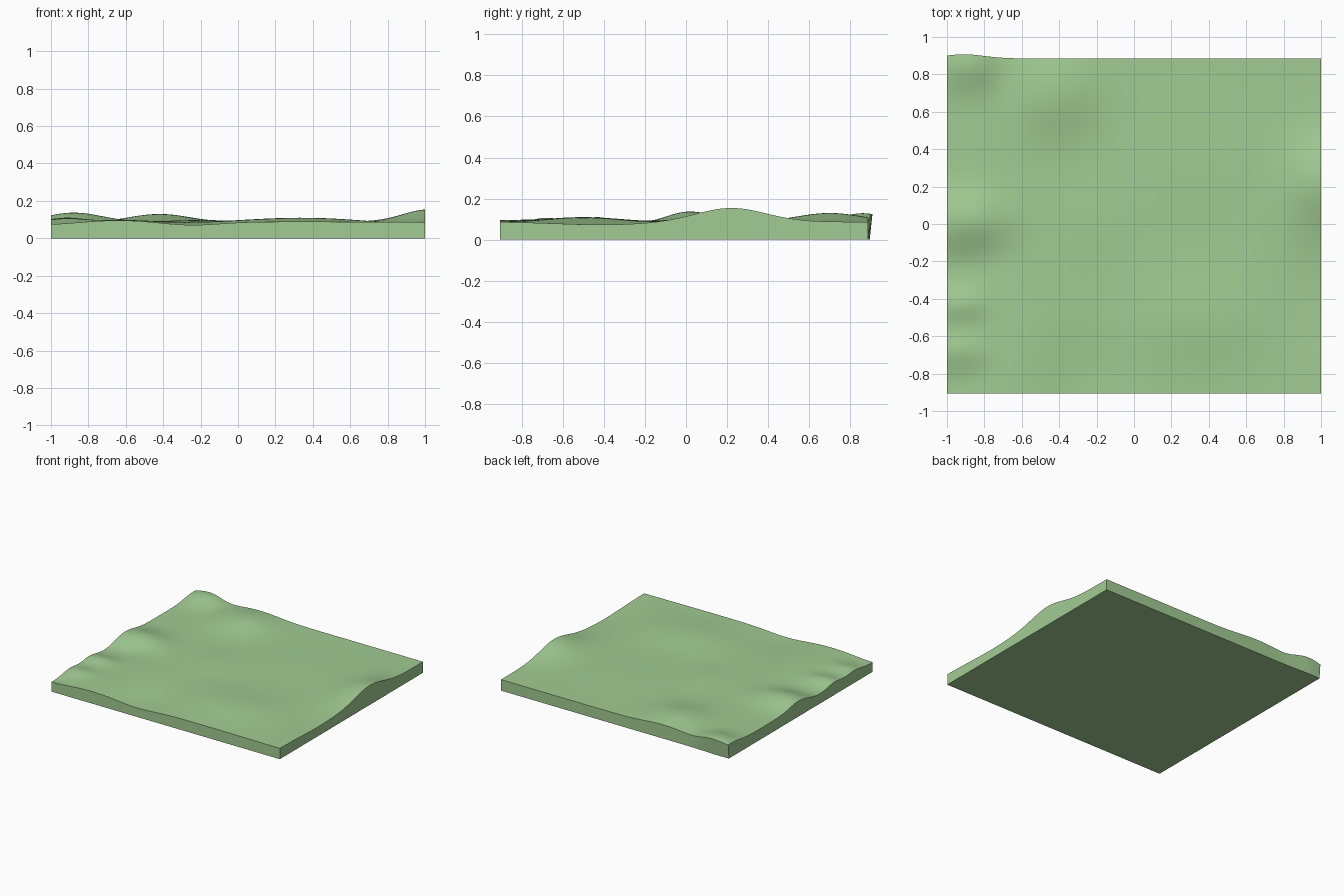
import bpy, bmesh
from math import exp, radians

if "Cube" in bpy.data.objects:
    bpy.data.objects.remove(bpy.data.objects["Cube"])

N = 80
BASE = 0.087
# hills and hollows: x, y, height, spread x, spread y
BUMPS = [
    (1.02, 0.22, 0.068, 0.14, 0.17),
    (-0.88, 0.02, 0.050, 0.15, 0.11),
    (-0.88, 0.86, 0.042, 0.12, 0.10),
    (-0.42, 0.70, 0.043, 0.16, 0.16),
    (-0.92, -0.43, 0.022, 0.09, 0.06),
    (-0.92, -0.68, 0.018, 0.09, 0.06),
    (0.34, -0.50, 0.023, 0.28, 0.18),
    (-0.62, -0.65, 0.012, 0.16, 0.35),
    (-0.20, 0.02, 0.010, 0.16, 0.16),
    (0.30, 0.32, 0.008, 0.25, 0.2),
    (-0.25, -0.85, -0.017, 0.15, 0.2),
    (1.0, -0.42, -0.015, 0.2, 0.22),
    (-1.0, -0.88, -0.012, 0.12, 0.08),
    (-0.95, -0.22, -0.012, 0.15, 0.08),
    (-0.70, 0.86, -0.008, 0.07, 0.12),
]


def height(x, y):
    return BASE + sum(h * exp(-0.5 * (((x - cx) / sx) ** 2 + ((y - cy) / sy) ** 2))
                      for cx, cy, h, sx, sy in BUMPS)


# rolling top surface, with a slight outward bulge at the back left corner
bm = bmesh.new()
bmesh.ops.create_grid(bm, x_segments=N, y_segments=N, size=1)
top = list(bm.faces)
for v in bm.verts:
    x, t = v.co.x, (v.co.y + 1) / 2
    bulge = 0.022 * exp(-0.5 * ((x + 0.91) / 0.11) ** 2)
    v.co.y = -0.905 + 1.79 * t + bulge * max(0, t - 0.7) / 0.3
    v.co.z = height(x, v.co.y)

# side walls and flat underside
rim = [e for e in bm.edges if e.is_boundary]
ext = bmesh.ops.extrude_edge_only(bm, edges=rim)["geom"]
for g in ext:
    if isinstance(g, bmesh.types.BMVert):
        g.co.z = 0
        if g.co.y > 0.885:
            g.co.y = 0.885 + (g.co.y - 0.885) * 0.4
bottom = [e for e in bm.edges if e.is_boundary]
bmesh.ops.contextual_create(bm, geom=bottom)
bmesh.ops.recalc_face_normals(bm, faces=bm.faces)

mesh = bpy.data.meshes.new("ground_slab")
bm.to_mesh(mesh)
bm.free()
slab = bpy.data.objects.new("ground_slab", mesh)
bpy.context.collection.objects.link(slab)

grass = bpy.data.materials.new("grass_green")
grass.diffuse_color = (0.36, 0.60, 0.29, 1)
grass.use_nodes = True
grass.node_tree.nodes["Principled BSDF"].inputs["Base Color"].default_value = grass.diffuse_color
mesh.materials.append(grass)

bpy.context.view_layer.objects.active = slab
slab.select_set(True)
bpy.ops.object.shade_smooth_by_angle(angle=radians(40))
